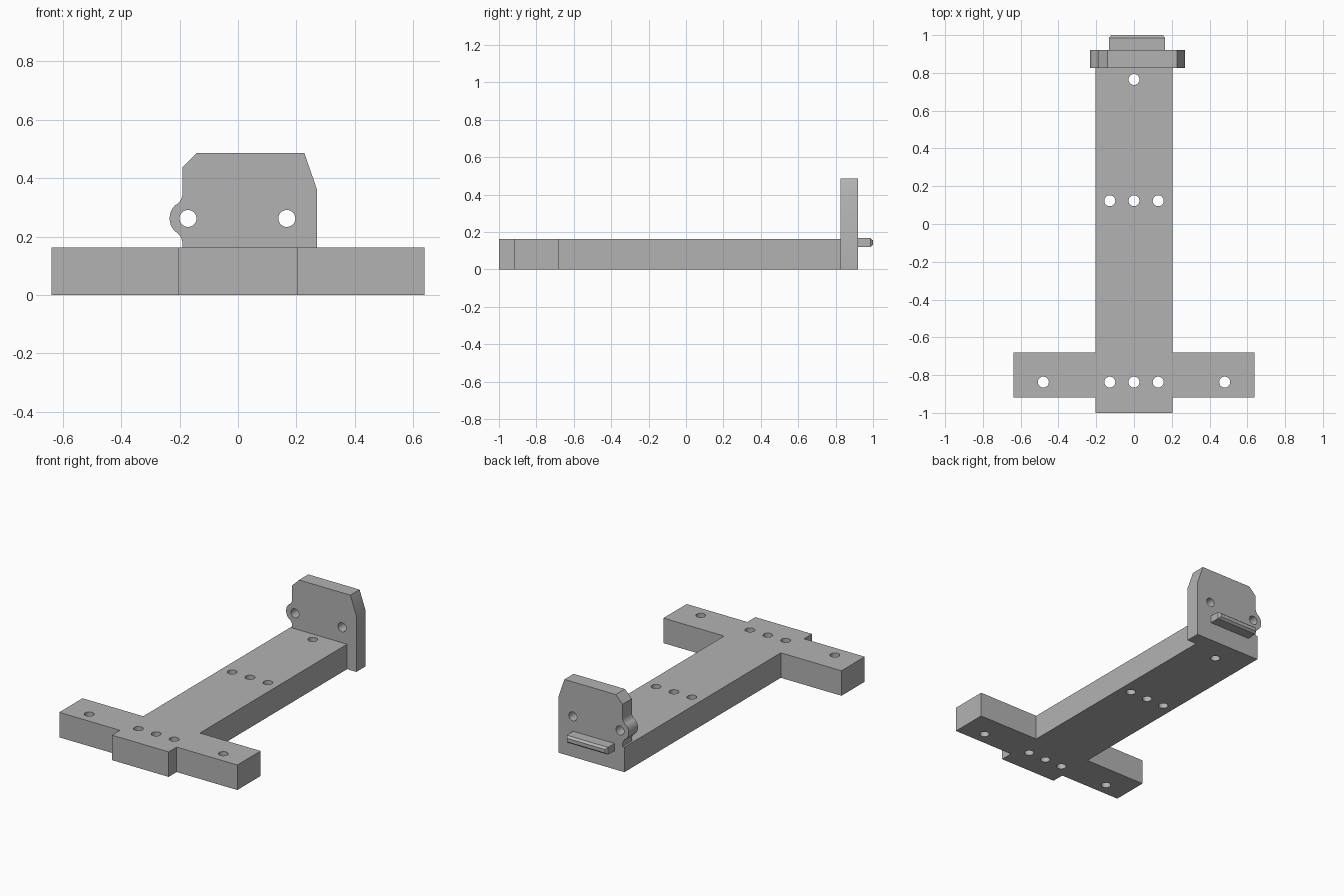
import bpy, bmesh
from math import cos, sin, radians
from mathutils import Matrix

if "Cube" in bpy.data.objects:
    bpy.data.objects.remove(bpy.data.objects["Cube"])

GREY = (0.45, 0.45, 0.45, 1.0)
grey = bpy.data.materials.new("plain grey")
grey.use_nodes = True
grey.diffuse_color = GREY
grey.node_tree.nodes["Principled BSDF"].inputs["Base Color"].default_value = GREY

HOLE_R = 0.029


def make_object(name, bm):
    bmesh.ops.recalc_face_normals(bm, faces=bm.faces)
    mesh = bpy.data.meshes.new(name)
    bm.to_mesh(mesh)
    bm.free()
    mesh.materials.append(grey)
    obj = bpy.data.objects.new(name, mesh)
    bpy.context.collection.objects.link(obj)
    return obj


def extrude_profile(name, points, vector):
    bm = bmesh.new()
    face = bm.faces.new([bm.verts.new(p) for p in points])
    out = bmesh.ops.extrude_face_region(bm, geom=[face], use_keep_orig=True)
    verts = [g for g in out["geom"] if isinstance(g, bmesh.types.BMVert)]
    bmesh.ops.translate(bm, verts=verts, vec=vector)
    return make_object(name, bm)


def drill(obj, centres, axis):
    """Cut round through-holes along the given axis."""
    bm = bmesh.new()
    turn = Matrix.Rotation(radians(90), 4, "X") if axis == "Y" else Matrix()
    for c in centres:
        bmesh.ops.create_cone(bm, cap_ends=True, segments=32, radius1=HOLE_R,
                              radius2=HOLE_R, depth=0.6,
                              matrix=Matrix.Translation(c) @ turn)
    cutter = make_object("hole_cutter", bm)
    cutter.hide_render = True
    mod = obj.modifiers.new("holes", "BOOLEAN")
    mod.operation, mod.solver, mod.object = "DIFFERENCE", "EXACT", cutter
    bpy.ops.object.select_all(action="DESELECT")
    bpy.context.view_layer.objects.active = obj
    obj.select_set(True)
    bpy.ops.object.modifier_apply(modifier=mod.name)
    bpy.data.objects.remove(cutter)
    bpy.ops.object.shade_smooth_by_angle(angle=radians(25))


def arc(cx, cz, r, start, end, steps=10):
    angles = [radians(start + (end - start) * i / steps) for i in range(steps + 1)]
    return [(cx + r * cos(a), cz + r * sin(a)) for a in angles]


# Cross-shaped base: long beam with a wide foot bar near the front
beam, bar, height = 0.203, 0.638, 0.162
front, back, plate_back = -1.0, 0.826, 0.92
half = [(beam, front), (beam, -0.918), (bar, -0.918),
        (bar, -0.68), (beam, -0.68), (beam, back)]
outline = half + [(-x, y) for x, y in reversed(half)]
base = extrude_profile("base_beam", [(x, y, 0) for x, y in outline], (0, 0, height))
holes = [(0, 0.765)]
holes += [(x, y) for y in (0.123, -0.837) for x in (-0.128, 0, 0.128)]
holes += [(x, -0.837) for x in (-0.48, 0.48)]
drill(base, [(x, y, 0.08) for x, y in holes], "Z")

# Upright end plate: clipped corners, and a rounded ear beside one hole
side, ear_x, ear_z = -0.19, -0.171, 0.262
fillet, rise = 0.049, 0.087
profile = [(-beam, 0), (0.27, 0), (0.27, 0.362), (0.227, 0.486),
           (-0.141, 0.486), (side, 0.437)]
profile += arc(side - fillet, ear_z + rise, fillet, 0, -52)
profile += arc(ear_x, ear_z, 0.063, 128, 232, 16)[1:-1]
profile += arc(side - fillet, ear_z - rise, fillet, 52, 0)
profile += [(side, height), (-beam, height)]
plate = extrude_profile("end_plate", [(x, back, z) for x, z in profile],
                        (0, plate_back - back, 0))
drill(plate, [(x, 0.87, ear_z) for x in (ear_x, 0.167)], "Y")

# Small ledge behind the plate, tapered at its tip
bm = bmesh.new()
rings = []
for y, inset in ((plate_back, 0), (0.986, 0), (1.0, 0.012)):
    x0, x1, z0, z1 = -0.132 + inset, 0.164 - inset, 0.12 + inset, 0.167 - inset
    rings.append([bm.verts.new((x, y, z)) for x, z in
                  ((x0, z0), (x1, z0), (x1, z1), (x0, z1))])
for a, b in zip(rings, rings[1:]):
    for i in range(4):
        j = (i + 1) % 4
        bm.faces.new((a[i], a[j], b[j], b[i]))
bm.faces.new(rings[0])
bm.faces.new(rings[-1])
make_object("rear_ledge", bm)
